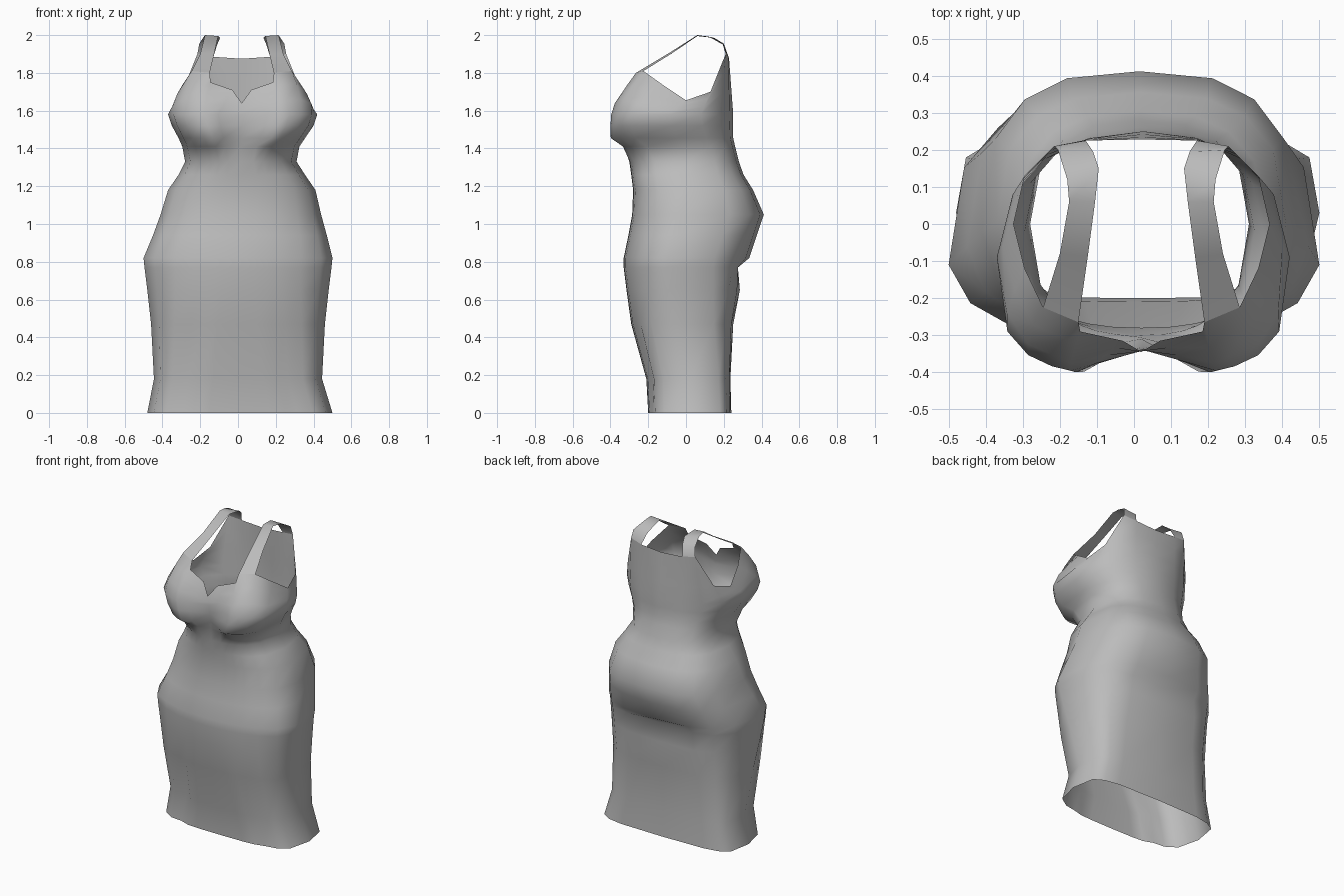
import bpy, math

cube = bpy.data.objects.get("Cube")
if cube:
    bpy.data.objects.remove(cube, do_unlink=True)

mat = bpy.data.materials.new("grey_cloth")
mat.use_nodes = True
GREY = (0.5, 0.5, 0.5, 1)
mat.diffuse_color = GREY
mat.node_tree.nodes["Principled BSDF"].inputs["Base Color"].default_value = GREY

# Column angles from centre front (0) round the model's left side to centre back
HALF = [0, 9, 18, 27, 42, 62, 90, 118, 140, 160, 180]
COLS = [(a, 1, i) for i, a in enumerate(HALF)]
COLS += [(HALF[i], -1, i) for i in range(9, 0, -1)]
N = len(COLS)


def make(name, verts, faces):
    mesh = bpy.data.meshes.new(name)
    mesh.from_pydata(verts, [], faces)
    mesh.materials.append(mat)
    for p in mesh.polygons:
        p.use_smooth = True
    ob = bpy.data.objects.new(name, mesh)
    bpy.context.collection.objects.link(ob)
    return ob


def ring(z, cx, w, mid, front, back, pf, pb, cleft=0, crease=0):
    """Squarish oval with a separate front and back shape."""
    pts = []
    for a, side, i in COLS:
        s, c = math.sin(math.radians(a)), math.cos(math.radians(a))
        p = pf if a <= 90 else pb
        x = cx + side * w * abs(s) ** p
        if a <= 90:
            y = mid - (mid - front) * abs(c) ** p
            y += cleft * {0: 1, 1: 0.4}.get(i, 0)
        else:
            y = mid + (back - mid) * abs(c) ** p
            y -= crease * {10: 1, 9: 0.5}.get(i, 0)
        pts.append((x, y, z))
    return pts


def loft(name, rings):
    verts = [v for r in rings for v in r]
    faces = []
    for r in range(len(rings) - 1):
        for k in range(N):
            n = (k + 1) % N
            faces.append((r * N + k, r * N + n, (r + 1) * N + n, (r + 1) * N + k))
    return make(name, verts, faces)


# Skirt, hem to waist
skirt_rings = [
    ring(0.00, 0.01, 0.490, 0.03, -0.20, 0.24, 0.60, 0.45),
    ring(0.18, 0.00, 0.445, 0.02, -0.21, 0.235, 0.65, 0.45),
    ring(0.47, 0.00, 0.460, -0.05, -0.29, 0.25, 0.78, 0.55),
    ring(0.65, 0.00, 0.480, -0.09, -0.315, 0.285, 0.92, 0.62),
    ring(0.77, 0.00, 0.495, -0.11, -0.33, 0.315, 1.0, 0.68, 0, 0.045),
    ring(0.82, 0.00, 0.500, -0.11, -0.33, 0.335, 1.0, 0.70),
    ring(0.94, 0.01, 0.460, -0.06, -0.305, 0.375, 0.92, 0.72),
    ring(1.05, 0.015, 0.425, -0.02, -0.285, 0.412, 0.88, 0.72),
    ring(1.18, 0.02, 0.390, 0.0, -0.28, 0.355, 0.85, 0.75),
    ring(1.26, 0.02, 0.335, 0.0, -0.29, 0.305, 0.8, 0.78),
    ring(1.33, 0.015, 0.295, 0.0, -0.30, 0.28, 0.8, 0.8),
]
# Soft folds in the front of the skirt, deeper on the model's right
for r, depth in ((0, 0.015), (1, 0.035), (2, 0.015)):
    for k, d in ((N - 3, depth), (3, depth * 0.5)):
        x, y, z = skirt_rings[r][k]
        skirt_rings[r][k] = (x, y + d, z)

# Neckline and armhole edge, centre front to centre back
CX = 0.02
EDGE = [(0, -0.345, 1.64), (0.05, -0.315, 1.71), (0.165, -0.29, 1.75),
        (0.17, -0.265, 1.80), (0.265, -0.225, 1.81), (0.315, -0.12, 1.735),
        (0.345, 0.0, 1.655), (0.315, 0.13, 1.70), (0.235, 0.21, 1.90),
        (0.15, 0.225, 1.885), (0, 0.228, 1.875)]
edge = [(CX + s * EDGE[i][0], EDGE[i][1], EDGE[i][2]) for a, s, i in COLS]

# Bodice with shaped bust
bust = ring(1.58, 0.025, 0.395, -0.09, -0.405, 0.25, 0.60, 0.92, 0.065)
bodice_rings = [
    ring(1.41, 0.015, 0.310, -0.02, -0.345, 0.26, 0.72, 0.82, 0.04),
    ring(1.455, 0.02, 0.335, -0.05, -0.41, 0.25, 0.66, 0.85, 0.10),
    ring(1.52, 0.025, 0.375, -0.08, -0.41, 0.25, 0.62, 0.9, 0.08),
    bust,
]
for t, bulge in ((0.35, 1.05), (0.7, 1.04)):
    row = []
    for k, (b, e) in enumerate(zip(bust, edge)):
        g = bulge if 1 < COLS[k][2] < 6 else 1.0
        x, y, z = [p + (q - p) * t for p, q in zip(b, e)]
        row.append((CX + (x - CX) * g, y * g, z))
    bodice_rings.append(row)
bodice_rings.append(edge)
loft("dress_body", skirt_rings + bodice_rings)

# Shoulder straps: inner and outer edge points, front to back
STRAP = [(EDGE[3], EDGE[4]),
         ((0.145, -0.09, 1.905), (0.22, -0.08, 1.90)),
         ((0.125, 0.06, 1.995), (0.195, 0.06, 2.0)),
         ((0.115, 0.15, 1.985), (0.20, 0.12, 1.992)),
         ((0.13, 0.195, 1.95), (0.225, 0.20, 1.955)),
         (EDGE[9], EDGE[8])]
for name, s in (("left_strap", 1), ("right_strap", -1)):
    verts = [(CX + s * x, y, z) for pair in STRAP for x, y, z in pair]
    faces = []
    for i in range(len(STRAP) - 1):
        f = (2 * i, 2 * i + 1, 2 * i + 3, 2 * i + 2)
        faces.append(f if s > 0 else f[::-1])
    make(name, verts, faces)
